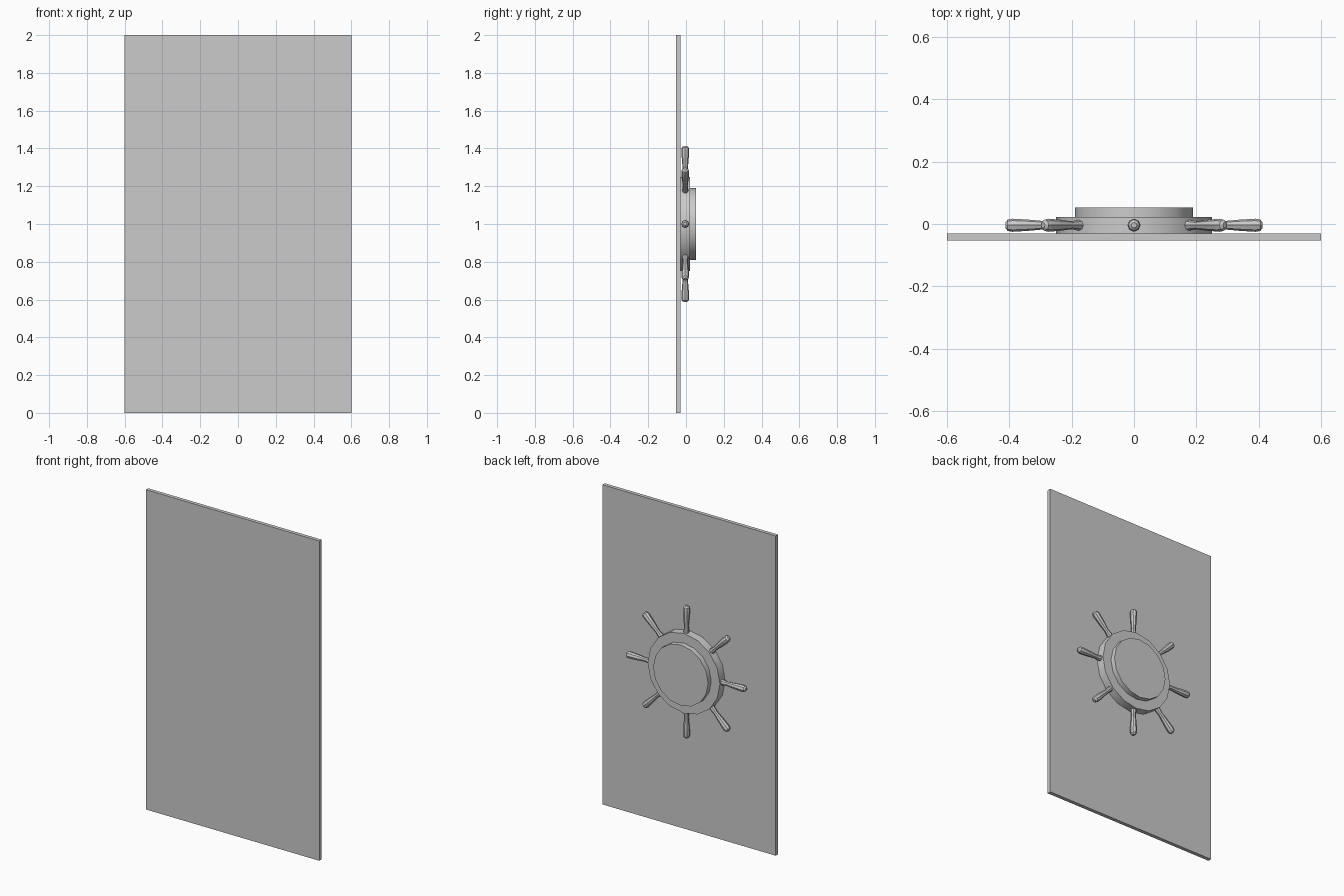
import bpy, bmesh
from math import pi, sin, cos
from mathutils import Matrix, Vector

if "Cube" in bpy.data.objects:
    bpy.data.objects.remove(bpy.data.objects["Cube"])

CENTRE = Vector((0, 0, 1))


def lathe(name, profile, sides, matrix):
    """Revolve (radius, height) points about local z, with capped ends."""
    bm = bmesh.new()
    rings = [[bm.verts.new((r * cos(2 * pi * i / sides), r * sin(2 * pi * i / sides), h))
              for i in range(sides)] for r, h in profile]
    for a, b in zip(rings, rings[1:]):
        for i in range(sides):
            j = (i + 1) % sides
            bm.faces.new((a[i], a[j], b[j], b[i]))
    bm.faces.new(rings[0][::-1])
    bm.faces.new(rings[-1])
    bm.normal_update()
    mesh = bpy.data.meshes.new(name)
    bm.to_mesh(mesh)
    bm.free()
    ob = bpy.data.objects.new(name, mesh)
    bpy.context.collection.objects.link(ob)
    ob.matrix_world = matrix
    bpy.ops.object.select_all(action='DESELECT')
    ob.select_set(True)
    bpy.context.view_layer.objects.active = ob
    bpy.ops.object.shade_smooth_by_angle(angle=pi / 6)
    return ob


# Flat door panel
bpy.ops.mesh.primitive_cube_add(size=1, location=(0, -0.0415, 1))
panel = bpy.context.object
panel.name = "door_panel"
panel.scale = (1.2, 0.023, 2)
bpy.ops.object.transform_apply(location=False, rotation=False, scale=True)

# Wheel rim and raised centre disc, axis along +y
to_back = Matrix.Translation(CENTRE) @ Matrix.Rotation(-pi / 2, 4, 'X')
lathe("wheel_rim", [(0.25, -0.03), (0.25, 0.022)], 16, to_back)
lathe("centre_disc", [(0.19, 0.015), (0.19, 0.053)], 16, to_back)

# Eight turned handles around the rim
handle = [(0.017, 0.225), (0.017, 0.25), (0.013, 0.285), (0.018, 0.34),
          (0.021, 0.39), (0.018, 0.405), (0.009, 0.413)]
for k in range(8):
    spin = Matrix.Translation(CENTRE + Vector((0, -0.004, 0))) @ Matrix.Rotation(k * pi / 4, 4, 'Y')
    lathe(f"handle_{k + 1}", handle, 8, spin)
